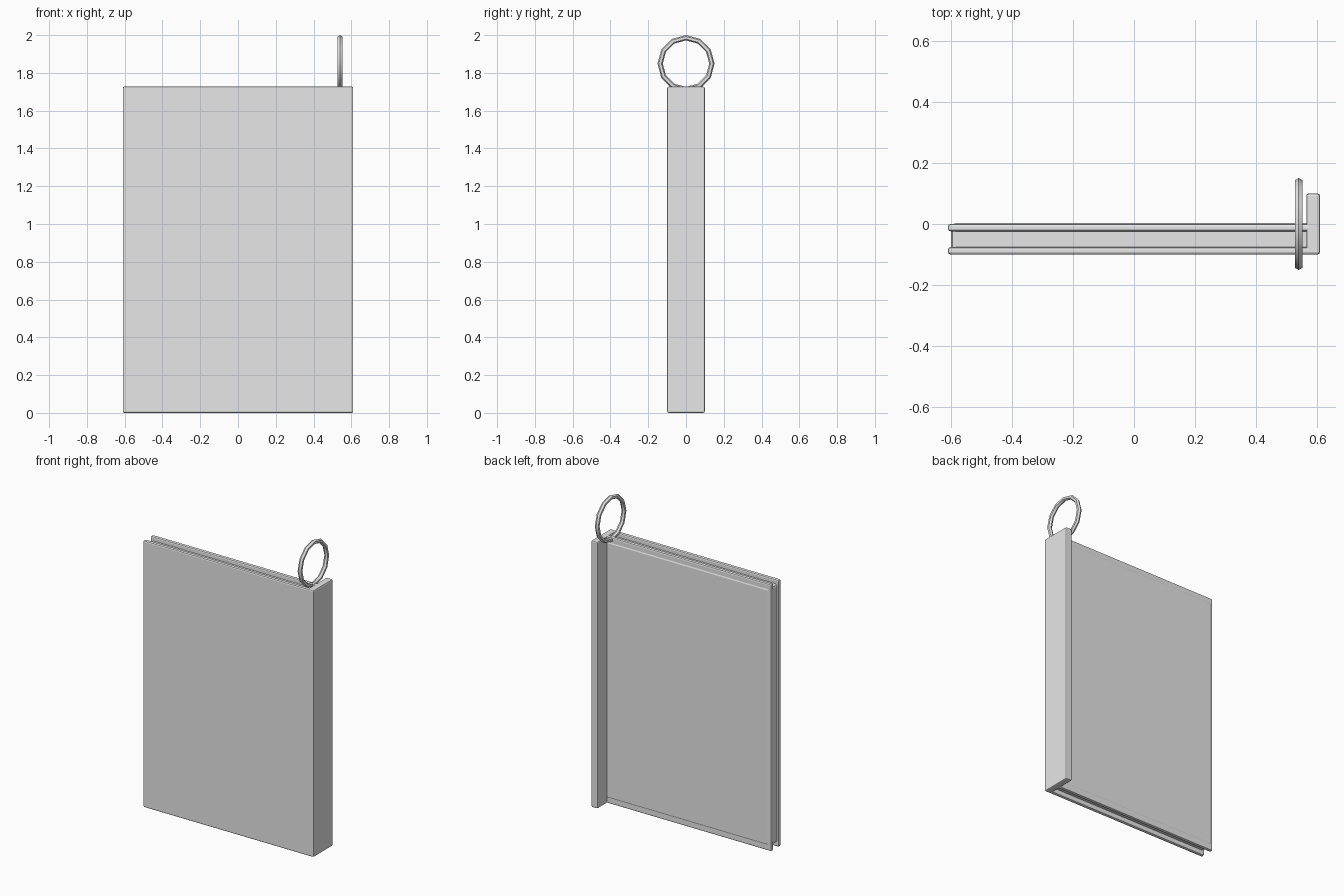
import bpy
import math

if "Cube" in bpy.data.objects:
    bpy.data.objects.remove(bpy.data.objects["Cube"])

grey = bpy.data.materials.new("plain grey")
grey.diffuse_color = (0.8, 0.8, 0.8, 1)
grey.use_nodes = True
grey.node_tree.nodes["Principled BSDF"].inputs["Base Color"].default_value = grey.diffuse_color


def slab(name, x, y, z, bevel):
    """Box given by (min, max) on each axis, with chamfered edges."""
    bpy.ops.mesh.primitive_cube_add(
        size=1, location=[(a + b) / 2 for a, b in (x, y, z)])
    ob = bpy.context.object
    ob.name = name
    ob.scale = [b - a for a, b in (x, y, z)]
    bpy.ops.object.transform_apply(location=False, rotation=False, scale=True)
    mod = ob.modifiers.new("edge", 'BEVEL')
    mod.width = bevel
    mod.segments = 2
    ob.data.materials.append(grey)
    return ob


HEIGHT = (0.0, 1.727)

# Covers, spine and the page block
slab("front_cover", (-0.61, 0.61), (-0.10, -0.076), HEIGHT, 0.008)
slab("back_cover", (-0.61, 0.61), (-0.024, 0.0), HEIGHT, 0.008)
slab("spine", (0.565, 0.61), (-0.10, 0.10), HEIGHT, 0.008)
slab("pages", (-0.60, 0.58), (-0.09, 0.003), (0.03, 1.70), 0.015)

# Ring standing upright on the top edge beside the spine
bpy.ops.mesh.primitive_torus_add(
    major_segments=12, minor_segments=6, major_radius=0.137, minor_radius=0.014,
    location=(0.54, 0, 1.849), rotation=(0, math.pi / 2, 0))
ring = bpy.context.object
ring.name = "ring"
ring.data.materials.append(grey)
bpy.ops.object.shade_smooth_by_angle(angle=math.radians(30))
